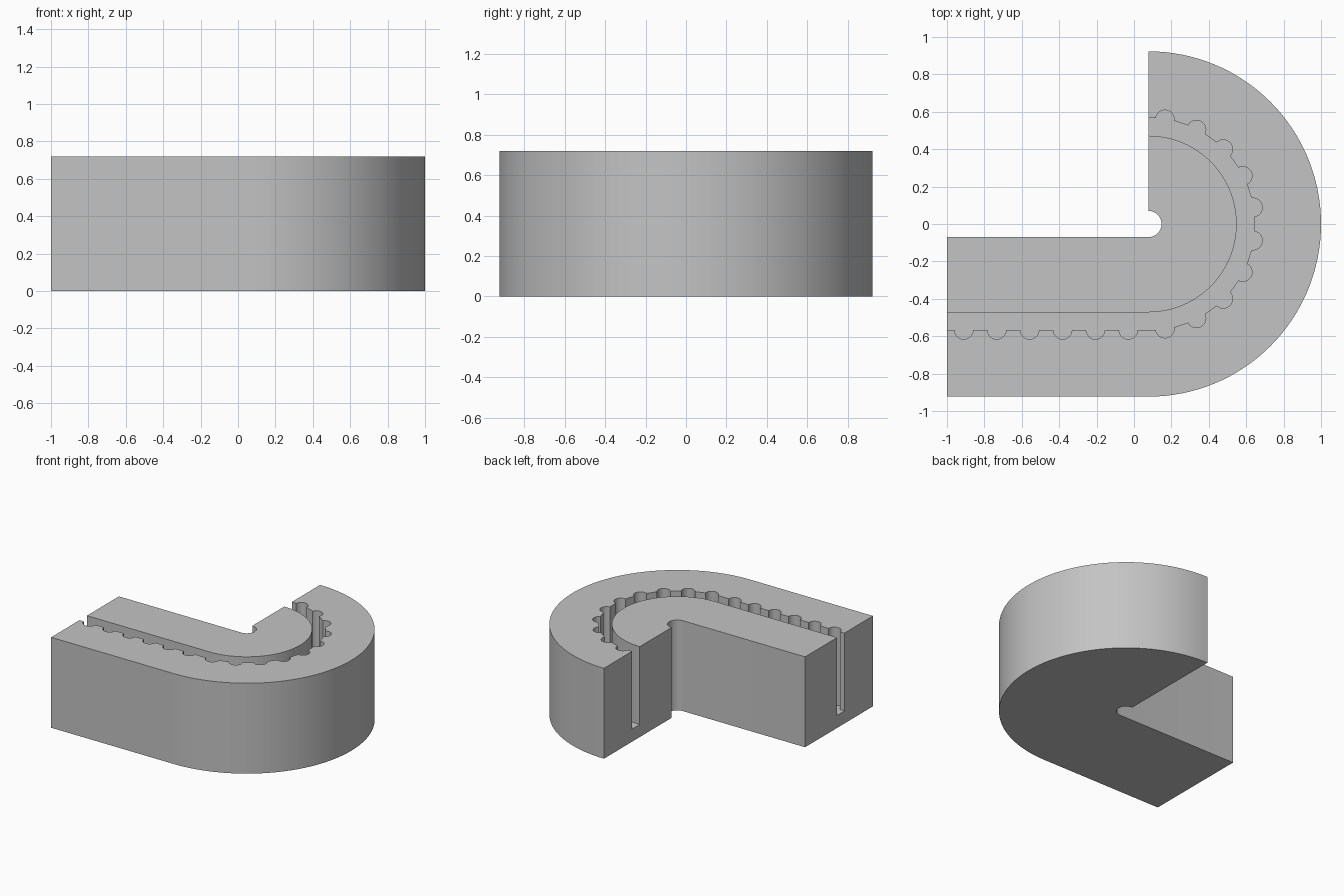
import bpy, bmesh
from math import sin, cos, pi, radians
from mathutils import Vector

cube = bpy.data.objects.get("Cube")
if cube:
    bpy.data.objects.remove(cube, do_unlink=True)

CENTER = Vector((0.077, 0))      # centre of the rounded end
LEFT = -1.0                      # free end of the straight arm
HEIGHT = 0.72
OUTER_R, INNER_R = 0.923, 0.07
SLOT_INNER, SLOT_OUTER, SLOT_FLOOR = 0.472, 0.566, 0.1
TOOTH_R, PITCH = 0.05, 0.176

grey = bpy.data.materials.new("grey plastic")
grey.use_nodes = True
colour = (0.55, 0.55, 0.55, 1)
grey.diffuse_color = colour
grey.node_tree.nodes["Principled BSDF"].inputs["Base Color"].default_value = colour


def half_turn(radius, steps):
    """Points from the front round to the back of the rounded end."""
    angles = [-pi / 2 + pi * i / steps for i in range(steps + 1)]
    return [CENTER + radius * Vector((cos(a), sin(a))) for a in angles]


def prism(name, outline, bottom, top):
    bm = bmesh.new()
    face = bm.faces.new([bm.verts.new((p[0], p[1], bottom)) for p in outline])
    result = bmesh.ops.extrude_face_region(bm, geom=[face])
    verts = [v for v in result["geom"] if isinstance(v, bmesh.types.BMVert)]
    bmesh.ops.translate(bm, verts=verts, vec=(0, 0, top - bottom))
    bmesh.ops.recalc_face_normals(bm, faces=bm.faces[:])
    mesh = bpy.data.meshes.new(name)
    bm.to_mesh(mesh)
    bm.free()
    mesh.materials.append(grey)
    obj = bpy.data.objects.new(name, mesh)
    bpy.context.collection.objects.link(obj)
    return obj


def tooth_pocket(centre, angle):
    """Half-round pocket bulging outward along the given angle."""
    out = Vector((cos(angle), sin(angle)))
    along = Vector((-out.y, out.x))
    return [centre + TOOTH_R * (sin(a) * out - cos(a) * along)
            for a in [pi * i / 12 for i in range(13)]]


# Hook-shaped block
body_outline = ([(LEFT, -OUTER_R)] + half_turn(OUTER_R, 64)
                + half_turn(INNER_R, 24)[::-1] + [(LEFT, -INNER_R)])
body = prism("belt_clamp_block", body_outline, 0, HEIGHT)

# Belt slot: toothed outer wall, plain inner wall
toothed_wall = [Vector((LEFT - 0.05, -SLOT_OUTER))]
for i in range(6):
    toothed_wall += tooth_pocket(Vector((-0.91 + PITCH * i, -SLOT_OUTER)), -pi / 2)
for i in range(10):
    a = radians(-81 + 18 * i)
    toothed_wall += tooth_pocket(CENTER + SLOT_OUTER * Vector((cos(a), sin(a))), a)
toothed_wall.append(Vector((0.03, SLOT_OUTER + 0.005)))
plain_wall = ([(LEFT - 0.05, -SLOT_INNER)] + half_turn(SLOT_INNER, 48)
              + [(0.03, SLOT_INNER)])
slot = prism("belt_slot_cutter", toothed_wall + plain_wall[::-1],
             SLOT_FLOOR, HEIGHT + 0.1)

# Cut the slot, then discard the cutter
cut = body.modifiers.new("belt slot", 'BOOLEAN')
cut.operation = 'DIFFERENCE'
cut.solver = 'EXACT'
cut.object = slot
bpy.ops.object.select_all(action='DESELECT')
body.select_set(True)
bpy.context.view_layer.objects.active = body
bpy.ops.object.modifier_apply(modifier=cut.name)
bpy.data.objects.remove(slot, do_unlink=True)
bpy.ops.object.shade_smooth_by_angle(angle=radians(30))
